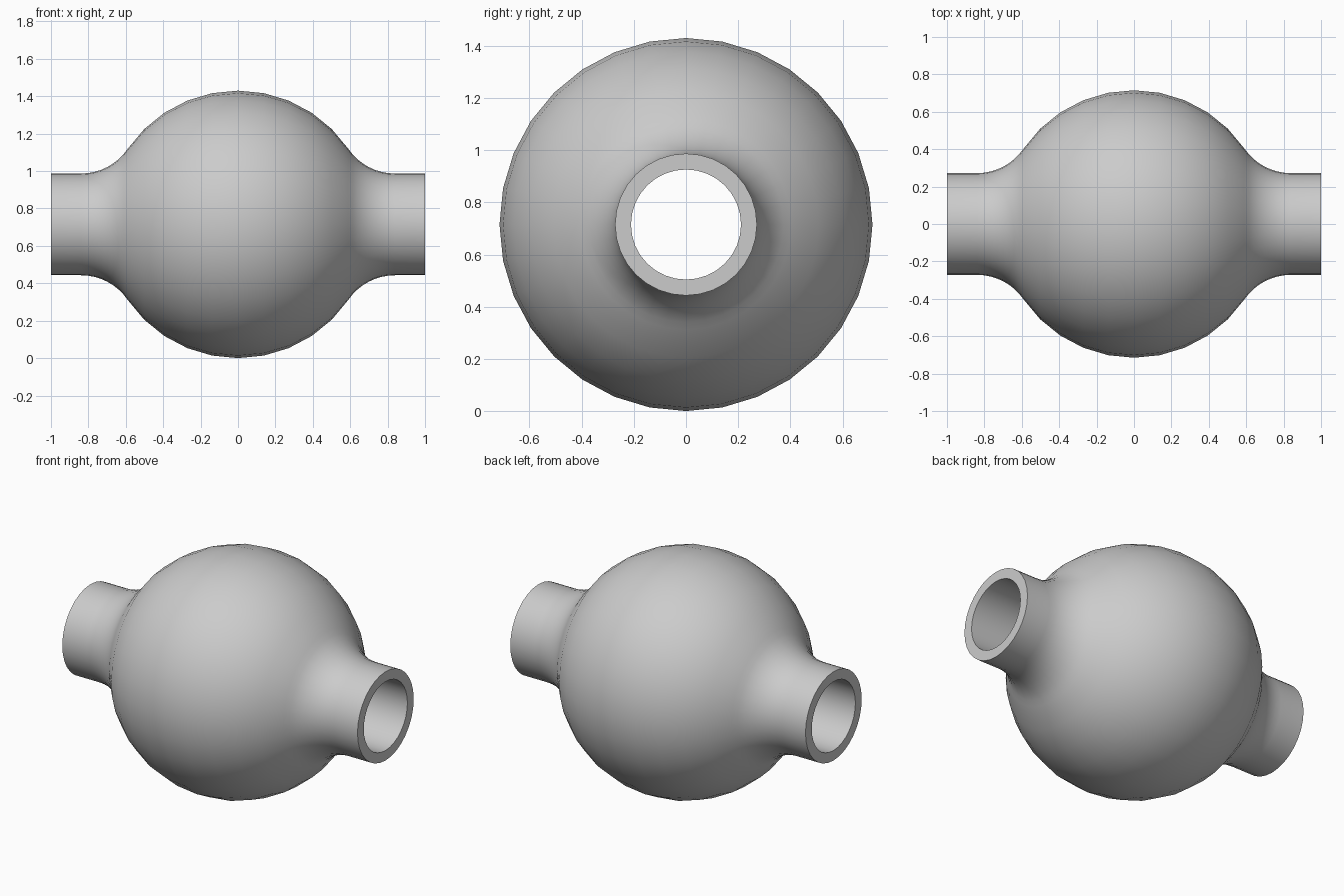
import bpy
import bmesh
import math
from mathutils import Matrix, Vector

old = bpy.data.objects.get("Cube")
if old:
    bpy.data.objects.remove(old, do_unlink=True)

BALL_R = 0.715     # bulb radius
PIPE_R = 0.272     # outer pipe radius
BORE_R = 0.211     # bore radius
FILLET = 0.30      # blend radius between bulb and pipe
SIDES = 32

# Grey material
grey = bpy.data.materials.new("light grey")
grey.use_nodes = True
colour = (0.6, 0.6, 0.6, 1)
grey.diffuse_color = colour
grey.node_tree.nodes["Principled BSDF"].inputs["Base Color"].default_value = colour


def arc(cx, cr, radius, start, end, steps):
    """Points (x, r) along an arc, angles measured from the pipe axis."""
    angles = [start + (end - start) * i / steps for i in range(steps + 1)]
    return [(cx + radius * math.cos(a), cr + radius * math.sin(a)) for a in angles]


# Half profile: bulb crown, concave blend, pipe end
meet = math.asin((PIPE_R + FILLET) / (BALL_R + FILLET))
centre_x = (BALL_R + FILLET) * math.cos(meet)
half = arc(0, 0, BALL_R, math.pi / 2, meet, 5)
half += arc(centre_x, PIPE_R + FILLET, FILLET, math.pi + meet, 1.5 * math.pi, 8)[1:]
half += [(1, PIPE_R), (1, BORE_R)]

# Mirror the half profile and close it along the bore
profile = [(-x, r) for x, r in reversed(half[1:])] + half

# Spin the closed profile around the pipe axis
bm = bmesh.new()
rings = []
for i in range(SIDES):
    turn = Matrix.Rotation(2 * math.pi * i / SIDES, 3, "X")
    rings.append([bm.verts.new(turn @ Vector((x, 0, r))) for x, r in profile])
for i in range(SIDES):
    a, b = rings[i], rings[(i + 1) % SIDES]
    for j in range(len(profile)):
        k = (j + 1) % len(profile)
        bm.faces.new((a[j], a[k], b[k], b[j]))
bmesh.ops.recalc_face_normals(bm, faces=bm.faces)

mesh = bpy.data.meshes.new("bulbed_pipe")
bm.to_mesh(mesh)
bm.free()
mesh.materials.append(grey)
pipe = bpy.data.objects.new("bulbed_pipe", mesh)
pipe.location.z = BALL_R
bpy.context.collection.objects.link(pipe)

# Smooth shading with crisp rims
bpy.ops.object.select_all(action="DESELECT")
pipe.select_set(True)
bpy.context.view_layer.objects.active = pipe
bpy.ops.object.shade_smooth_by_angle(angle=math.radians(35))
